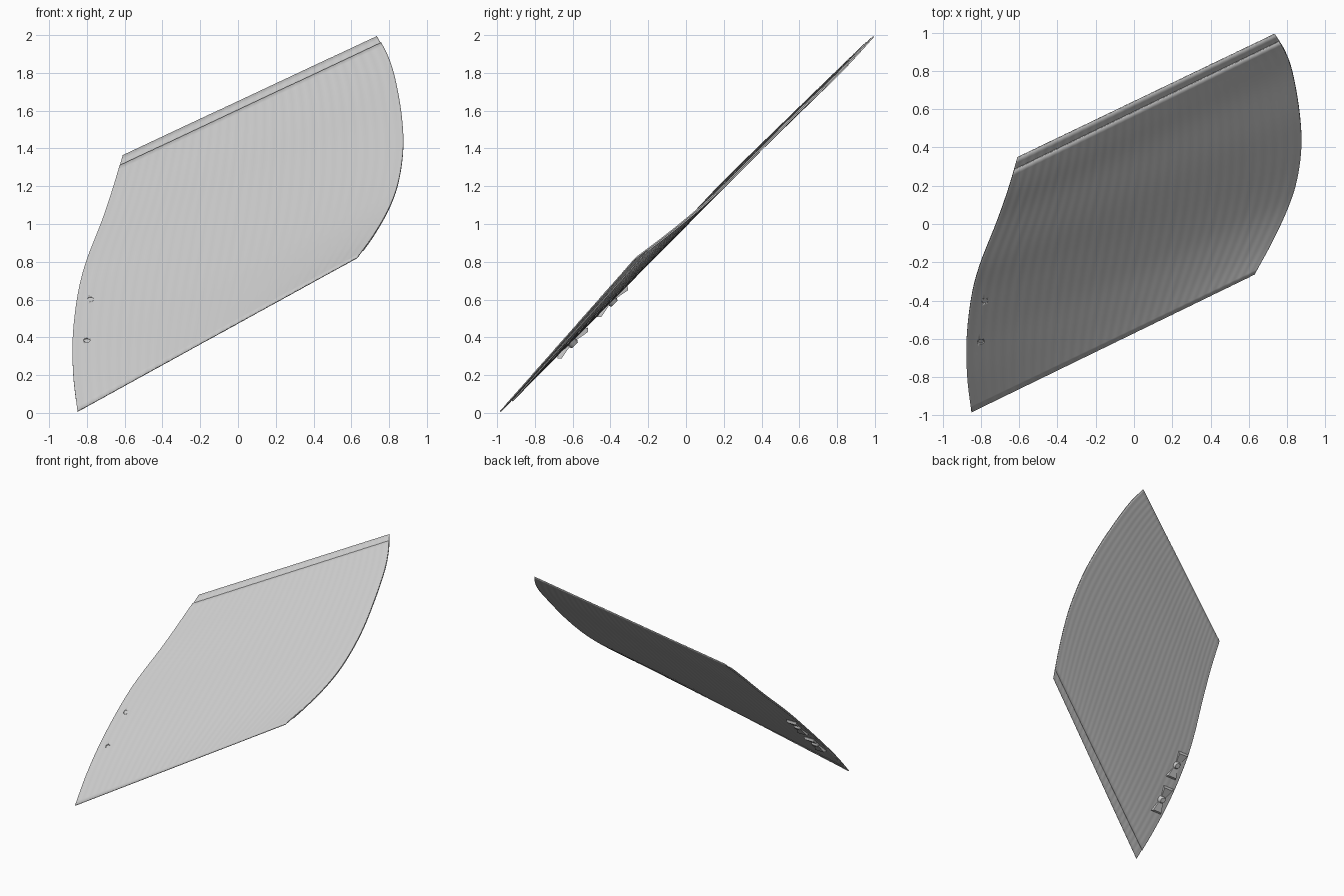
import bpy, bmesh, math
from mathutils import Vector, Matrix

cube = bpy.data.objects.get("Cube")
if cube:
    bpy.data.objects.remove(cube)

THICK = 0.007
WAVES = 30


def material(name, shade):
    m = bpy.data.materials.new(name)
    m.use_nodes = True
    col = (shade, shade, shade, 1)
    m.diffuse_color = col
    m.node_tree.nodes["Principled BSDF"].inputs["Base Color"].default_value = col
    return m


grey = material("light grey", 0.6)

# Side edges of the panel, from bottom to top
LEFT = [(-.85, -.985, .01), (-.872, -.8, .2), (-.875, -.6, .4), (-.85, -.385, .62),
        (-.805, -.215, .8), (-.72, 0, 1.02), (-.66, .17, 1.2), (-.61, .34, 1.37)]
RIGHT = [(.63, -.265, .825), (.72, -.1, .95), (.8, .07, 1.09), (.85, .22, 1.23),
         (.875, .4, 1.41), (.865, .58, 1.59), (.83, .78, 1.78), (.79, .895, 1.9),
         (.735, .985, 2)]


def spline(pts, t):
    """Smooth curve through the points, t from 0 to 1."""
    pts = [Vector(p) for p in pts]
    s = t * (len(pts) - 1)
    i = min(int(s), len(pts) - 2)
    f = s - i
    b, c = pts[i], pts[i + 1]
    a = pts[i - 1] if i else 2 * b - c
    d = pts[i + 2] if i + 2 < len(pts) else 2 * c - b
    return b + f * (c - a) / 2 + f * f * (a - 2.5 * b + 2 * c - d / 2) \
        + f ** 3 * (3 * (b - c) + d - a) / 2


def finish(name, bm, mat):
    me = bpy.data.meshes.new(name)
    bm.to_mesh(me)
    bm.free()
    ob = bpy.data.objects.new(name, me)
    bpy.context.collection.objects.link(ob)
    me.materials.append(mat)
    bpy.ops.object.select_all(action='DESELECT')
    ob.select_set(True)
    bpy.context.view_layer.objects.active = ob
    bpy.ops.object.shade_smooth_by_angle(angle=math.radians(35))
    return ob


OUT = Vector((0, -1, 1)).normalized()
UP = Vector((0, 1, 1)).normalized()


def layer(name, v0, v1, depth):
    """One finely rippled sheet covering part of the height."""
    nu, nv = WAVES * 6, 40
    bm = bmesh.new()
    rows = []
    for j in range(nv + 1):
        v = v0 + (v1 - v0) * j / nv
        a, b = spline(LEFT, v), spline(RIGHT, v)
        rows.append([bm.verts.new(a.lerp(b, i / nu) + OUT * (
            0.0006 * math.sin(math.tau * WAVES * i / nu) - depth)) for i in range(nu + 1)])
    for r, s in zip(rows, rows[1:]):
        for i in range(nu):
            bm.faces.new((r[i], r[i + 1], s[i + 1], s[i]))
    ob = finish(name, bm, grey)
    mod = ob.modifiers.new("thickness", 'SOLIDIFY')
    mod.thickness = THICK
    mod.offset = -1
    return ob


# Two overlapping sheets leave a lap strip at the top and bottom
front_sheet = layer("front_sheet", 0, .95, 0)
back_sheet = layer("back_sheet", .045, 1, THICK)


def frame(pos):
    """Local x across, y up the slope, z out of the front."""
    m = Matrix((Vector((1, 0, 0)), UP, OUT)).transposed().to_4x4()
    m.translation = pos
    return m


# Fasteners: a hole through the sheets, backed by a winged nut
for n, pos in enumerate([(-.78, -.41, .61), (-.8, -.62, .39)]):
    place = frame(Vector(pos))
    bm = bmesh.new()
    bmesh.ops.create_cone(bm, cap_ends=True, segments=16, radius1=.017, radius2=.017,
                          depth=.1, matrix=place)
    cutter = finish(f"hole_cutter_{n + 1}", bm, grey)
    cutter.hide_render = True
    cutter.hide_viewport = True
    cutter.display_type = 'WIRE'
    for sheet in (front_sheet, back_sheet):
        cut = sheet.modifiers.new("hole", 'BOOLEAN')
        cut.object = cutter
        cut.solver = 'EXACT'

    bm = bmesh.new()
    bmesh.ops.create_cone(bm, cap_ends=True, segments=12, radius1=.022, radius2=.04,
                          depth=.03, matrix=place @ Matrix.Translation((0, 0, -.03)))
    for side in (1, -1):
        wing = [(.02, -.018), (.1, -.02), (.115, -.028), (.1, -.045), (.02, -.03)]
        for sx in (-1, 1):
            ring = [place @ Vector((sx * (.02 + .03 * math.sin(math.pi * k / 4)),
                                    side * y, z)) for k, (y, z) in enumerate(wing)]
            if sx < 0:
                first = [bm.verts.new(p) for p in ring]
            else:
                second = [bm.verts.new(p) for p in ring]
        bm.faces.new(first)
        bm.faces.new(second[::-1])
        for k in range(5):
            bm.faces.new((first[k - 1], first[k], second[k], second[k - 1]))
    bmesh.ops.recalc_face_normals(bm, faces=bm.faces)
    finish(f"wing_nut_{n + 1}", bm, grey)
